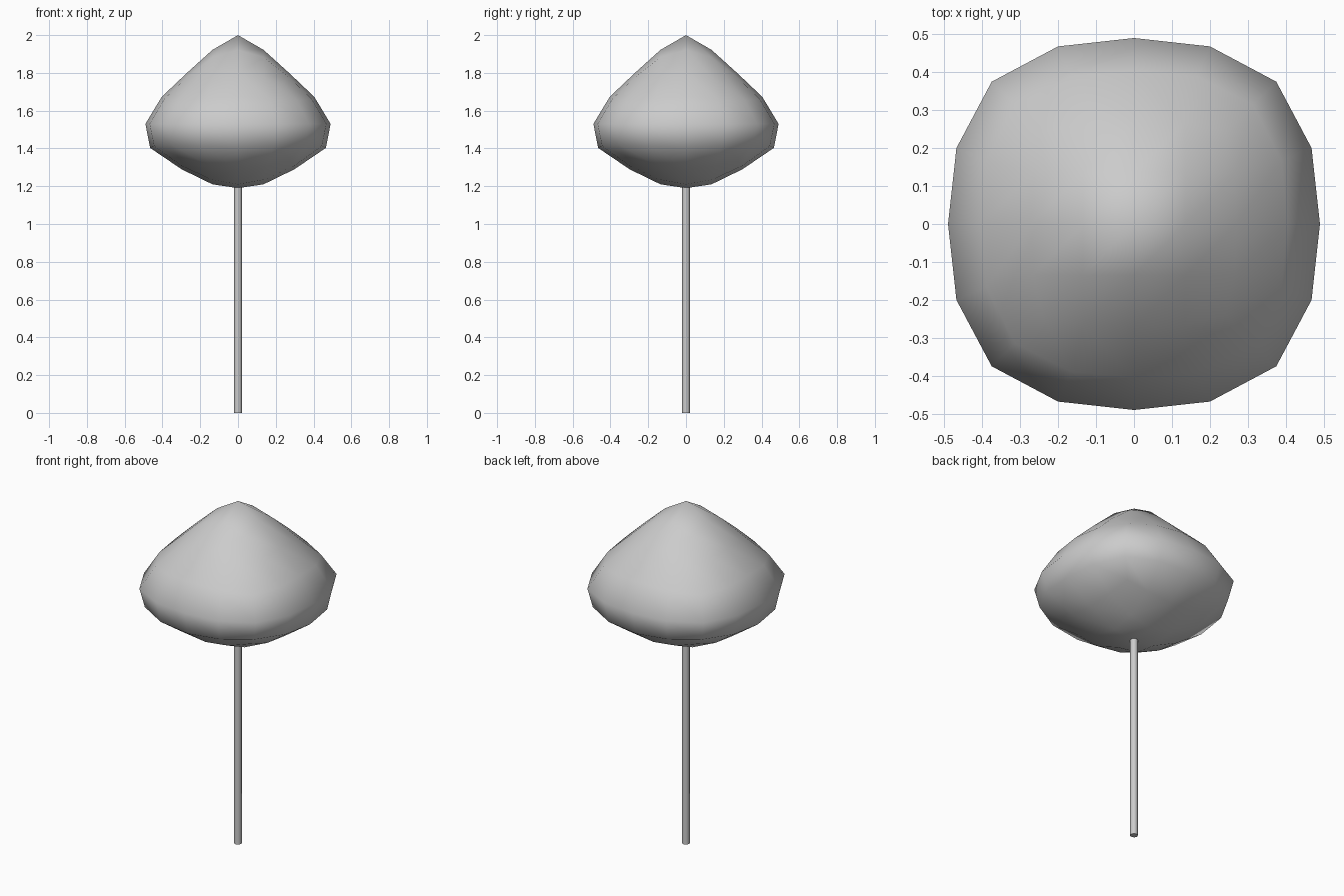
import bpy
import math

if "Cube" in bpy.data.objects:
    bpy.data.objects.remove(bpy.data.objects["Cube"])

# crown profile: (height on rounded cube, final height, sideways scale)
PROFILE = [
    (-0.8785, 1.19, 0.36),
    (-0.8195, 1.21, 0.385),
    (-0.643, 1.29, 0.465),
    (-0.3506, 1.403, 0.568),
    (0.0, 1.53, 0.558),
    (0.3506, 1.673, 0.493),
    (0.643, 1.80, 0.42),
    (0.8195, 1.922, 0.385),
    (0.8785, 2.00, 0.385),
]


def remap(h):
    h = max(PROFILE[0][0], min(PROFILE[-1][0], h))
    for (h0, z0, s0), (h1, z1, s1) in zip(PROFILE, PROFILE[1:]):
        if h <= h1:
            t = (h - h0) / (h1 - h0)
            return z0 + t * (z1 - z0), s0 + t * (s1 - s0)
    return PROFILE[-1][1:]


# crown: rounded cube pulled to a blunt point at the top
bpy.ops.mesh.primitive_cube_add(size=2)
crown = bpy.context.object
crown.name = "crown"
sub = crown.modifiers.new("round", 'SUBSURF')
sub.levels = 2
sub.use_limit_surface = False
bpy.ops.object.modifier_apply(modifier=sub.name)
for v in crown.data.vertices:
    z, s = remap(v.co.z)
    # slightly boxy outline seen from above
    s *= 1 + 0.045 * math.sin(2 * math.atan2(v.co.y, v.co.x)) ** 2
    v.co = (v.co.x * s, v.co.y * s, z)
bpy.ops.object.shade_smooth()

# trunk: thin straight pole
TRUNK_TOP = 1.25
bpy.ops.mesh.primitive_cylinder_add(vertices=8, radius=0.021, depth=TRUNK_TOP,
                                    location=(0, 0, TRUNK_TOP / 2))
trunk = bpy.context.object
trunk.name = "trunk"
bpy.ops.object.shade_smooth_by_angle(angle=math.radians(50))
